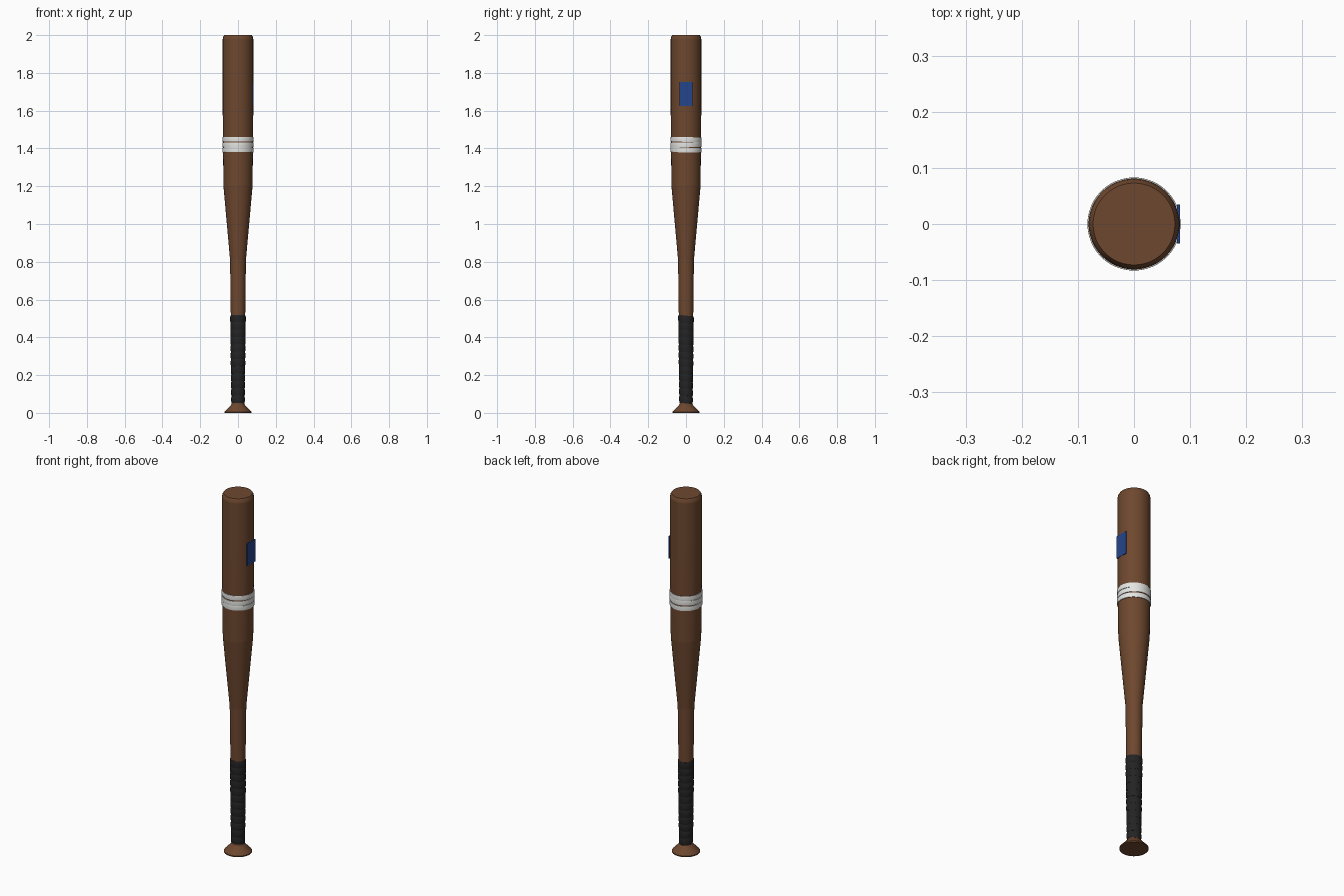
import bpy
import bmesh
import math
from mathutils import Matrix

cube = bpy.data.objects.get("Cube")
if cube:
    bpy.data.objects.remove(cube, do_unlink=True)


def material(name, r, g, b):
    mat = bpy.data.materials.new(name)
    mat.use_nodes = True
    mat.diffuse_color = (r, g, b, 1)
    shader = mat.node_tree.nodes["Principled BSDF"]
    shader.inputs["Base Color"].default_value = (r, g, b, 1)
    shader.inputs["Roughness"].default_value = 0.6
    return mat


wood = material("brown wood", 0.155, 0.064, 0.028)
tape = material("white tape", 0.78, 0.78, 0.76)
rubber = material("black grip", 0.017, 0.017, 0.017)
blue = material("blue plate", 0.018, 0.060, 0.26)


def finish(name, bm, mat):
    mesh = bpy.data.meshes.new(name)
    bmesh.ops.recalc_face_normals(bm, faces=bm.faces)
    bm.to_mesh(mesh)
    bm.free()
    mesh.materials.append(mat)
    obj = bpy.data.objects.new(name, mesh)
    bpy.context.collection.objects.link(obj)
    return obj


def turned(name, profile, mat, tilt=0, sides=48):
    """Revolve (radius, height) points around z, cap both ends, shear the rings by tilt."""
    bm = bmesh.new()
    rings = []
    for r, z in profile:
        ring = []
        for i in range(sides):
            a = math.tau * i / sides
            y = r * math.sin(a)
            ring.append(bm.verts.new((r * math.cos(a), y, z - tilt * y)))
        rings.append(ring)
    for low, high in zip(rings, rings[1:]):
        for i in range(sides):
            j = (i + 1) % sides
            bm.faces.new((low[i], low[j], high[j], high[i]))
    bm.faces.new(rings[0])
    bm.faces.new(rings[-1])
    obj = finish(name, bm, mat)
    bpy.ops.object.select_all(action="DESELECT")
    obj.select_set(True)
    bpy.context.view_layer.objects.active = obj
    bpy.ops.object.shade_smooth_by_angle(angle=math.radians(25))
    return obj


# Wooden body
turned("knob", [(0.071, 0), (0.071, 0.006), (0.034, 0.045), (0.032, 0.055)], wood)
turned("handle", [(0.032, 0.04), (0.042, 0.81)], wood)
turned("taper", [(0.042, 0.81), (0.077, 1.2)], wood)
turned("barrel", [(0.077, 1.2), (0.081, 1.6), (0.081, 1.978)], wood)
turned("end_cap", [(0.081, 1.978), (0.079, 1.99), (0.073, 2.0)], wood)

# Slanted overlapping grip wraps
wraps = 12
pitch = 0.465 / wraps
for i in range(wraps):
    z = 0.05 + i * pitch
    r = 0.035 + 0.006 * i / wraps
    turned(f"grip_wrap_{i + 1}",
           [(r - 0.001, z), (r + 0.001, z + pitch * 0.3),
            (r + 0.001, z + pitch * 0.8), (r - 0.001, z + pitch)],
           rubber, tilt=0.1)

# White tape bands with narrow gaps
for i, tilt in enumerate((0.02, -0.02, 0.02)):
    z = 1.379 + i * 0.028
    turned(f"tape_band_{i + 1}",
           [(0.0825, z), (0.083, z + 0.003), (0.083, z + 0.022), (0.0825, z + 0.025)],
           tape, tilt=tilt)

# Small flat plate on the left side of the barrel
bm = bmesh.new()
bmesh.ops.create_cube(bm, size=1, matrix=Matrix.Translation((0.0795, 0, 1.688))
                      @ Matrix.Diagonal((0.005, 0.07, 0.125, 1)))
finish("side_plate", bm, blue)
